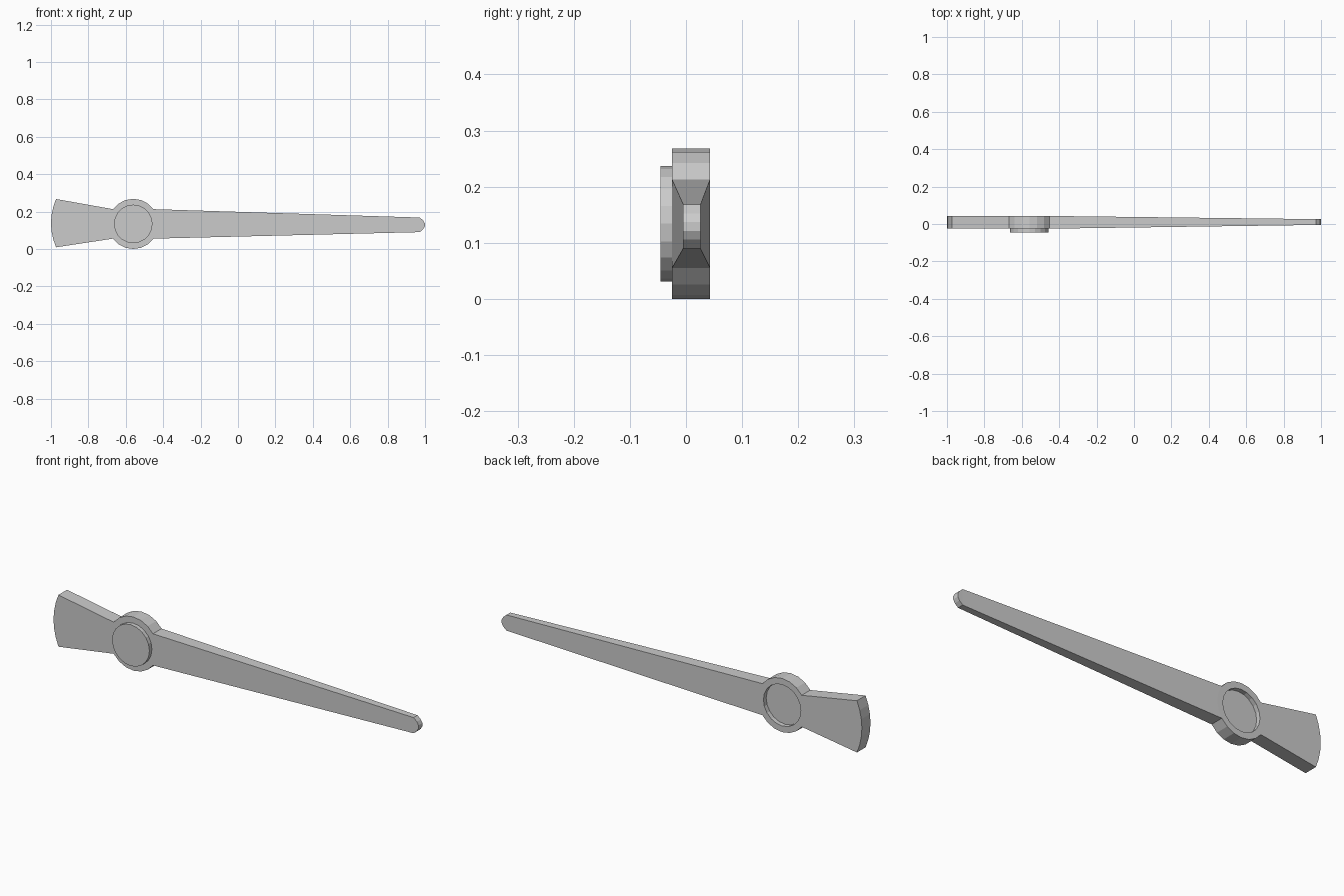
import bpy, bmesh
from math import sin, cos, radians

if "Cube" in bpy.data.objects:
    bpy.data.objects.remove(bpy.data.objects["Cube"])

CX, CZ, R, R_BOSS, N = -0.56, 0.134, 0.134, 0.103, 20
FRONT, BACK = -0.025, 0.043

bm = bmesh.new()


def circle(r, y):
    return [bm.verts.new((CX + r * cos(radians(18 * i)), y, CZ + r * sin(radians(18 * i))))
            for i in range(N)]


def bridge(a, b, closed=True):
    """Quads between two rows of vertices."""
    n = len(a)
    for i in range(n if closed else n - 1):
        j = (i + 1) % n
        bm.faces.new((a[i], a[j], b[j], b[i]))


def tip(x, z, half, bulge, y, segs):
    """Shallow curved end, listed from top to bottom."""
    row = []
    for i in range(segs + 1):
        t = 1 - 2 * i / segs
        row.append(bm.verts.new((x + bulge * (1 - t * t), y, z + half * t)))
    return row


# Hub: outer rims, raised disc in front, matching recess behind
outer_f, outer_b = circle(R, FRONT), circle(R, BACK)
inner_f, inner_b = circle(R_BOSS, FRONT), circle(R_BOSS, BACK)
disc_f, floor_b = circle(R_BOSS, -0.045), circle(R_BOSS, 0.021)
bridge(outer_f, inner_f)
bridge(inner_f, disc_f)
bm.faces.new(disc_f)
bridge(outer_b, inner_b)
bridge(inner_b, floor_b)
bm.faces.new(floor_b)

# Hub walls between the two arms
for start in (2, 12):
    ids = [(start + i) % N for i in range(7)]
    bridge([outer_f[i] for i in ids], [outer_b[i] for i in ids], False)

# Arms: tapered pointer and flared tail, both grown out of the hub rim
arms = (
    ([2, 1, 0, 19, 18], (0.972, 0.129, 0.039, 0.028), (-0.005, 0.026), 5),
    ([8, 9, 10, 11, 12], (-0.973, 0.138, 0.129, -0.027), (FRONT, BACK), 6),
)
for ids, end, ys, segs in arms:
    ends = []
    for rim, y in zip((outer_f, outer_b), ys):
        root, row = [rim[i] for i in ids], tip(*end, y, segs)
        bm.faces.new(root)
        bm.faces.new((root[0], root[-1], row[-1], row[0]))
        bm.faces.new(row)
        ends.append((root, row))
    (root_f, row_f), (root_b, row_b) = ends
    bridge(row_f, row_b, False)
    for k in (0, -1):
        bm.faces.new((root_f[k], row_f[k], row_b[k], root_b[k]))

bmesh.ops.recalc_face_normals(bm, faces=bm.faces)
mesh = bpy.data.meshes.new("clock_hand")
bm.to_mesh(mesh)
bm.free()
hand = bpy.data.objects.new("clock_hand", mesh)
bpy.context.collection.objects.link(hand)
